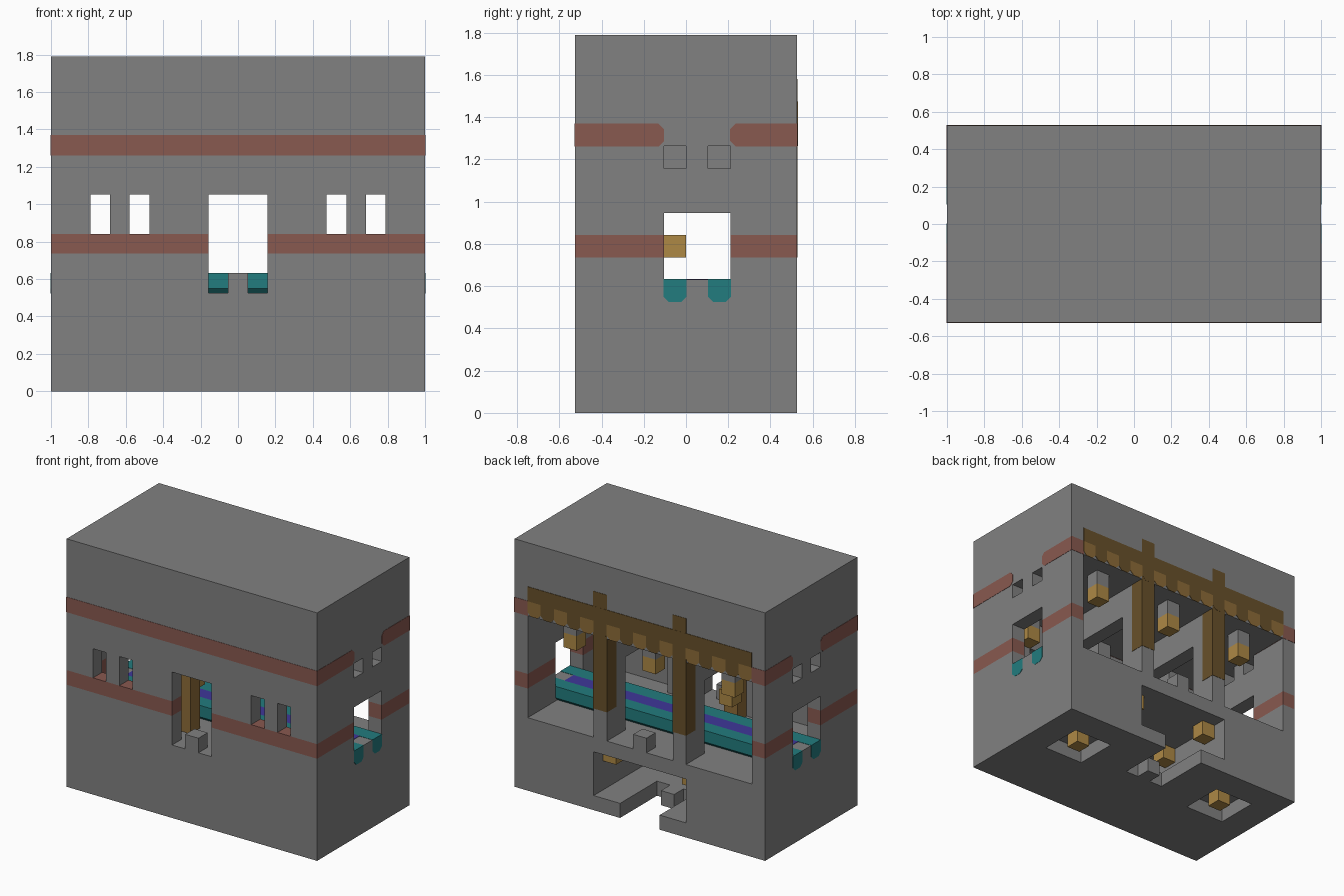
import bpy, bmesh
from mathutils import Vector

U = 2 / 19          # one building block
E = 0.02            # tiny overlap in blocks

cube = bpy.data.objects.get("Cube")
if cube:
    bpy.data.objects.remove(cube)


def colour(name, rgb):
    m = bpy.data.materials.new(name)
    m.use_nodes = True
    m.diffuse_color = (*rgb, 1)
    m.node_tree.nodes["Principled BSDF"].inputs["Base Color"].default_value = (*rgb, 1)
    return m


STONE = colour("stone grey", (0.22, 0.22, 0.22))
RED = colour("red timber", (0.25, 0.10, 0.08))
TEAL = colour("teal cloth", (0.016, 0.2, 0.21))
PURPLE = colour("purple cloth", (0.05, 0.038, 0.32))
DARK = colour("dark wood", (0.14, 0.082, 0.023))
LIGHT = colour("light wood", (0.27, 0.15, 0.04))
GOLD = colour("golden lamp", (0.42, 0.25, 0.06))


def place(p):
    return Vector((p[0] - 9.5, p[1] - 5, p[2])) * U


def box(name, x, y, z, mat=None, chamfer=None, grow=0.0):
    """Box spanning ranges in blocks; chamfer picks edges by their midpoint."""
    bm = bmesh.new()
    bmesh.ops.create_cube(bm, size=1)
    for v in bm.verts:
        v.co = [r[0] - grow if c < 0 else r[1] + grow for c, r in zip(v.co, (x, y, z))]
    if chamfer:
        picked = [e for e in bm.edges if chamfer((e.verts[0].co + e.verts[1].co) / 2)]
        bmesh.ops.bevel(bm, geom=picked, offset=0.25, segments=1, affect='EDGES')
    for v in bm.verts:
        v.co = place(v.co)
    me = bpy.data.meshes.new(name)
    bm.to_mesh(me)
    bm.free()
    if mat:
        me.materials.append(mat)
    ob = bpy.data.objects.new(name, me)
    bpy.context.scene.collection.objects.link(ob)
    return ob


# Openings to carve out of the solid block
OUT = 1
cuts = [
    ((1, 18), (1, 9), (5, 12)),                 # main hall
    ((8, 11), (-OUT, 2), (5, 10)),              # front door
    ((-OUT, 19 + OUT), (4, 7), (6, 9)),         # side windows
    ((6, 13), (2, 10 + OUT), (1, 4)),           # cellar
    ((8, 11), (6, 10 + OUT), (-OUT, 2)),        # cellar floor gap
]
cuts += [((x, x + 5), (8, 10 + OUT), (5, 12)) for x in (1, 7, 13)]          # rear bays
cuts += [((x, x + 1), (-OUT, 2), (8, 10)) for x in (2, 4, 14, 16)]          # front windows
cuts += [((-OUT, 19 + OUT), (y, y + 1), (11, 12)) for y in (4, 6)]          # side vents
cuts += [((x, x + 3), (5, 8), (-OUT, 1)) for x in (2, 14)]                  # base recesses

body = box("building_body", (0, 19), (0, 10), (0, 17), STONE)
body.data.materials.append(RED)
helpers = []
for i, c in enumerate(cuts):
    cutter = box(f"cutter_{i}", *c)
    cutter.hide_render = True
    helpers.append(cutter)
    mod = body.modifiers.new("cut", 'BOOLEAN')
    mod.object = cutter
    mod.operation = 'DIFFERENCE'
    mod.solver = 'EXACT'
bpy.context.view_layer.update()
carved = bpy.data.meshes.new_from_object(body.evaluated_get(bpy.context.evaluated_depsgraph_get()))
body.modifiers.clear()
body.data = carved
for h in helpers:
    bpy.data.objects.remove(h)

# Lower timber course runs through the full thickness of the outer walls
bm = bmesh.new()
bm.from_mesh(carved)
planes = [((0, 0, z), (0, 0, 1)) for z in (7, 8)]
planes += [((x, 0, 0), (1, 0, 0)) for x in (1, 18)] + [((0, 1, 0), (0, 1, 0))]
for co, no in planes:
    bmesh.ops.bisect_plane(bm, geom=bm.verts[:] + bm.edges[:] + bm.faces[:], dist=1e-5,
                           plane_co=place(co), plane_no=no)
for f in bm.faces:
    c = f.calc_center_median() / U
    outer = abs(c.x) > 8.49 or c.y < -3.99
    f.material_index = int(outer and 6.99 < c.z < 8.01)
    f.smooth = False
bm.to_mesh(carved)
bm.free()

# Upper timber course, with rounded log ends at the side gap
box("upper_front_timber", (0, 19), (0, 1), (12, 13), RED, grow=E)
for side, x in (("right", 0), ("left", 18)):
    box(f"upper_{side}_front_log", (x, x + 1), (0, 4), (12.01, 12.99), RED,
        lambda m: m.y > 3.9 and abs(m.z - 12.5) > 0.4, E)
    box(f"upper_{side}_rear_log", (x, x + 1), (7, 10), (12.01, 12.99), RED,
        lambda m: m.y < 7.1 and abs(m.z - 12.5) > 0.4, E)

# Long table runner hanging out of both side windows
for i, y in enumerate((4, 6)):
    box(f"runner_edge_{i}", (0, 19), (y, y + 1), (5, 6), TEAL,
        lambda m, y=y: m.z < 5.1 and abs(m.y - y - 0.5) > 0.4, E)
box("runner_middle", (1, 18), (5, 6), (5, 6), PURPLE, grow=E)

# Sill stones in the middle of each doorway
box("front_sill_stone", (9, 10), (0, 1), (5, 6), STONE)
box("rear_sill_stone", (9, 10), (9, 10), (5, 6), STONE)
box("cellar_sill_stone", (9, 10), (6, 7), (0, 1), STONE)

# Hall partitions and the rear posts in front of them
for i, x in enumerate((6, 12)):
    box(f"partition_header_{i}", (x, x + 1), (1, 9), (10, 12), STONE)
    box(f"partition_rear_pier_{i}", (x, x + 1), (8, 9), (5, 10), STONE)
    box(f"partition_front_pier_{i}", (x, x + 1), (1, 2), (5, 10), STONE)
    box(f"rear_post_{i}", (x, x + 1), (9, 10), (7, 15), DARK, grow=E)

# Scalloped trim over the rear bays
box("trim_rail", (1, 18), (9.9, 10.03), (13, 14), DARK)
box("trim_backing", (1, 18), (9.9, 10.01), (12.25, 13), LIGHT)
for x in range(1, 18):
    box(f"trim_scallop_{x}", (x, x + 1), (9.9, 10.03), (12, 13), LIGHT if x % 2 else DARK,
        lambda m, x=x: m.z < 12.1 and abs(m.x - x - 0.5) > 0.4)

# Lamps
for x in (3, 9, 15):
    for y in (1, 8):
        box(f"hall_lamp_{x}_{y}", (x, x + 1), (y, y + 1), (10, 11), GOLD)
        box(f"lamp_hanger_{x}_{y}", (x, x + 1), (y, y + 1), (11, 12), STONE)
for x in (6, 12):
    for y in (4, 8):
        box(f"cellar_lamp_{x}_{y}", (x, x + 1), (y, y + 1), (3, 4), GOLD)
for x in (3, 15):
    box(f"base_lamp_{x}", (x, x + 1), (6, 7), (0, 1), GOLD)
box("table_lamp", (6, 7), (4, 5), (7, 8), GOLD)
box("inner_post", (7, 8), (2, 3), (5, 10), LIGHT)
